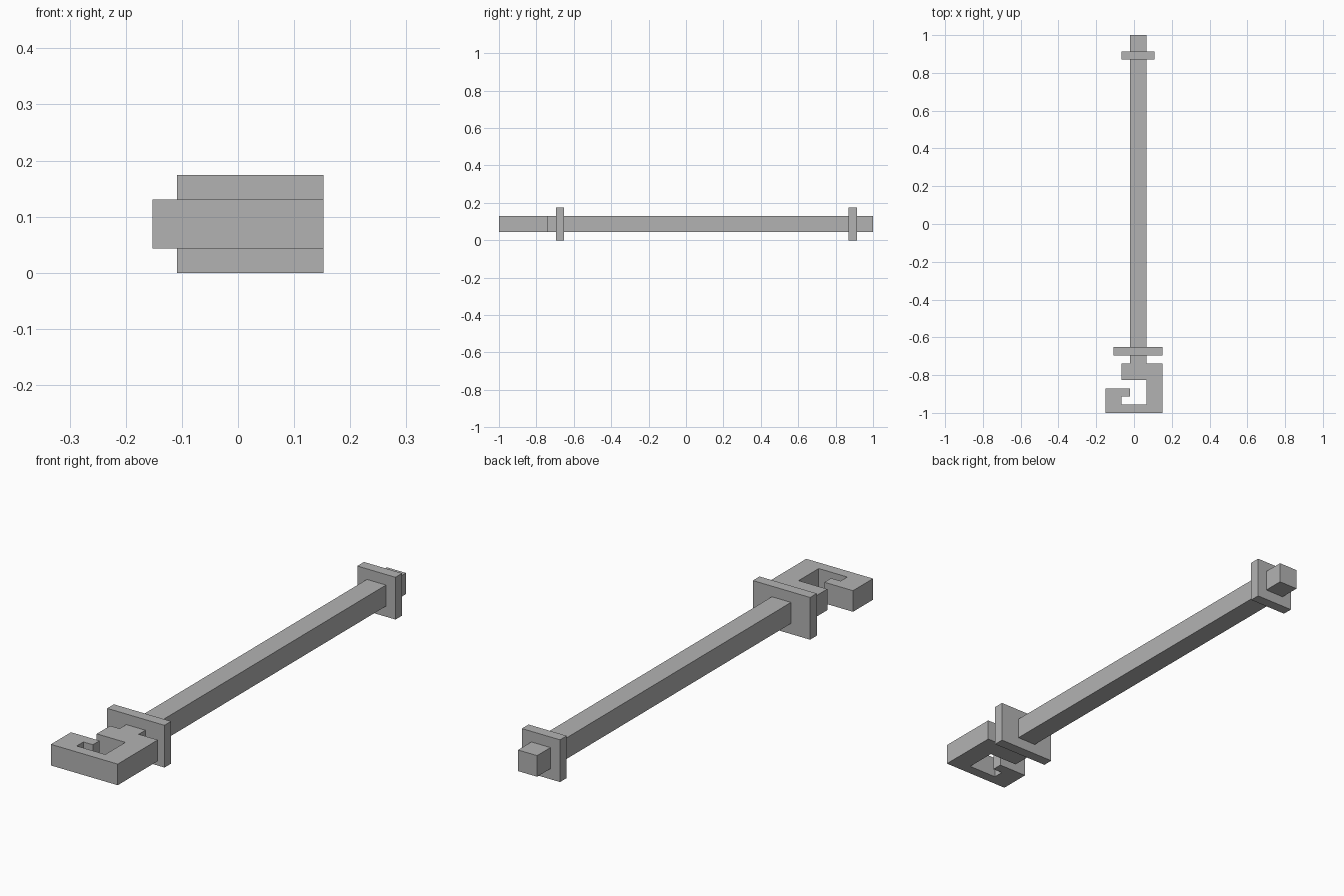
import bpy
import bmesh

cube = bpy.data.objects.get("Cube")
if cube:
    bpy.data.objects.remove(cube, do_unlink=True)

U = 2 / 46  # grid unit: the whole model is 46 units long

grey = bpy.data.materials.new("plain grey")
grey.use_nodes = True
colour = (0.45, 0.45, 0.45, 1)
grey.diffuse_color = colour
grey.node_tree.nodes["Principled BSDF"].inputs["Base Color"].default_value = colour


def slab(name, outline, z0, z1):
    """Extrude a flat outline (in grid units) from z0 to z1."""
    bm = bmesh.new()
    face = bm.faces.new([bm.verts.new((x * U, y * U, z0 * U)) for x, y in outline])
    top = bmesh.ops.extrude_face_region(bm, geom=[face])["geom"]
    bmesh.ops.translate(bm, vec=(0, 0, (z1 - z0) * U),
                        verts=[v for v in top if isinstance(v, bmesh.types.BMVert)])
    bmesh.ops.recalc_face_normals(bm, faces=bm.faces)
    mesh = bpy.data.meshes.new(name)
    bm.to_mesh(mesh)
    bm.free()
    mesh.materials.append(grey)
    obj = bpy.data.objects.new(name, mesh)
    bpy.context.collection.objects.link(obj)
    return obj


def box(name, x0, x1, y0, y1, z0, z1):
    return slab(name, [(x0, y0), (x1, y0), (x1, y1), (x0, y1)], z0, z1)


# Long square shaft
box("shaft", -0.5, 1.5, -17, 23, 1, 3)

# Square collars near each end
box("front_collar", -2.5, 3.5, -16, -15, 0, 4)
box("rear_collar", -1.5, 2.5, 20, 21, 0, 4)

# Angular hook curling back on itself at the front
hook = [(-1.5, -17), (3.5, -17), (3.5, -23), (-3.5, -23), (-3.5, -20),
        (-0.5, -20), (-0.5, -21), (-1.5, -21), (-1.5, -22), (1.5, -22),
        (1.5, -19), (-1.5, -19)]
slab("hook", hook, 1, 3)
